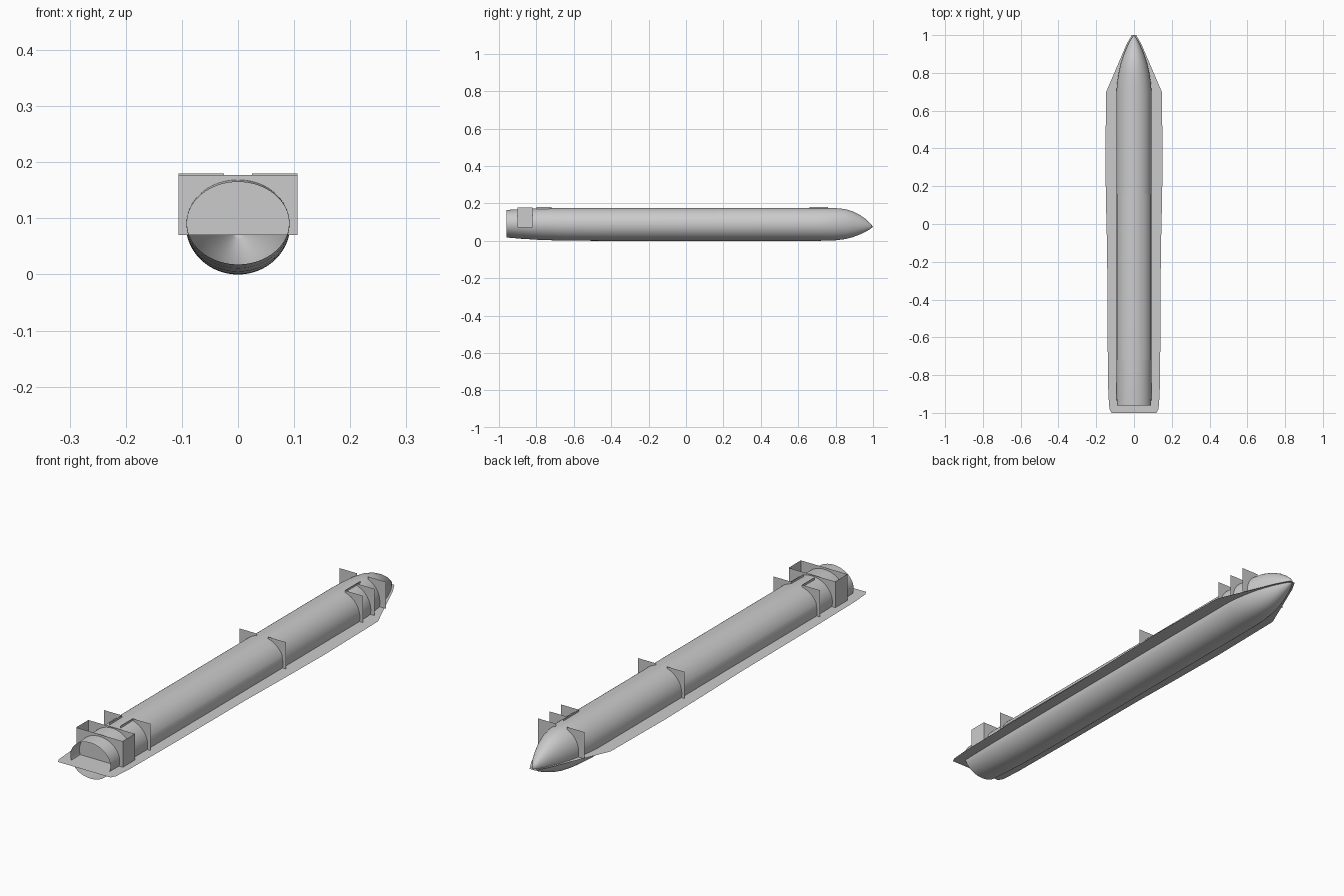
import bpy, math

if "Cube" in bpy.data.objects:
    bpy.data.objects.remove(bpy.data.objects["Cube"])


def make(name, verts, faces, smooth=False):
    mesh = bpy.data.meshes.new(name)
    mesh.from_pydata(verts, [], faces)
    mesh.update()
    ob = bpy.data.objects.new(name, mesh)
    bpy.context.collection.objects.link(ob)
    if smooth:
        for p in mesh.polygons:
            p.use_smooth = True
    return ob


def cross_plate(name, x0, x1, y, z1, z0=0.07):
    return make(name, [(x0, y, z0), (x1, y, z0), (x1, y, z1), (x0, y, z1)], [(0, 1, 2, 3)])


def long_plate(name, x, y0, y1, z1, z0=0.07):
    return make(name, [(x, y0, z0), (x, y1, z0), (x, y1, z1), (x, y0, z1)], [(0, 1, 2, 3)])


# hull: lofted ellipses, open at the stern (y, half width, bottom, top)
stations = [
    (-0.96, 0.091, 0.018, 0.165), (-0.88, 0.092, 0.011, 0.170),
    (-0.78, 0.093, 0.005, 0.174), (-0.65, 0.093, 0.001, 0.176),
    (-0.4, 0.093, 0.0, 0.176), (0.7, 0.093, 0.0, 0.176),
    (0.75, 0.089, 0.001, 0.176), (0.80, 0.081, 0.003, 0.175),
    (0.85, 0.070, 0.009, 0.170), (0.89, 0.057, 0.019, 0.158),
    (0.93, 0.041, 0.034, 0.138), (0.96, 0.027, 0.048, 0.117),
    (0.985, 0.012, 0.063, 0.094),
]
N = 64
verts, faces = [], []
for y, w, lo, hi in stations:
    for i in range(N):
        a = 2 * math.pi * i / N
        verts.append((w * math.cos(a), y, (lo + hi) / 2 + (hi - lo) / 2 * math.sin(a)))
for s in range(len(stations) - 1):
    for i in range(N):
        j = (i + 1) % N
        faces.append((s * N + i, s * N + j, (s + 1) * N + j, (s + 1) * N + i))
tip = len(verts)
verts.append((0, 1.0, 0.075))
base = (len(stations) - 1) * N
faces += [(base + i, base + (i + 1) % N, tip) for i in range(N)]
make("hull", verts, faces, smooth=True)

# flat horizontal sheet running around the hull
side = [(0.012, 1.0), (0.04, 0.95), (0.147, 0.7), (0.152, 0.35), (0.148, 0.1),
        (0.142, -0.15), (0.14, -0.6), (0.136, -0.9), (0.13, -0.98), (0.12, -1.0)]
outline = [(x, y, 0.07) for x, y in side] + [(-x, y, 0.07) for x, y in reversed(side)]
make("waterline_sheet", outline, [tuple(range(len(outline)))])

# stern box: two cross walls and two side walls
for y in (-0.9, -0.82):
    cross_plate("stern_box_cross_wall", -0.106, 0.106, y, 0.177)
for s in (-1, 1):
    long_plate("stern_box_side_wall", s * 0.106, -0.9, -0.82, 0.178)

# corner brackets on each side of the hull
for s in (-1, 1):
    for y in (-0.72, 0.16, 0.81):
        cross_plate("bracket", s * 0.025, s * 0.106, y, 0.18)
    long_plate("stern_bracket_rib", s * 0.025, -0.8, -0.72, 0.18, 0.15)

# extra bow brackets on the right side only
for y in (0.66, 0.735):
    cross_plate("bow_bracket", 0.025, 0.106, y, 0.18)
long_plate("bow_bracket_rib", 0.025, 0.66, 0.76, 0.18, 0.15)

# thin side panels lying on the shoulders between middle and stern brackets
for s in (-1, 1):
    pv, pf = [], []
    M = 8
    for i in range(M + 1):
        a = math.radians(61 - 42 * i / M)
        g = 0.003 * i / M
        for y in (-0.72, 0.16):
            pv.append((s * (0.093 + g) * math.cos(a), y, 0.088 + (0.088 + g) * math.sin(a)))
    x, z = 0.083, 0.112
    pv += [(s * x, -0.72, z), (s * x, 0.16, z)]
    for i in range(M + 1):
        pf.append((2 * i, 2 * i + 1, 2 * i + 3, 2 * i + 2))
    make("shoulder_panel", pv, pf)
